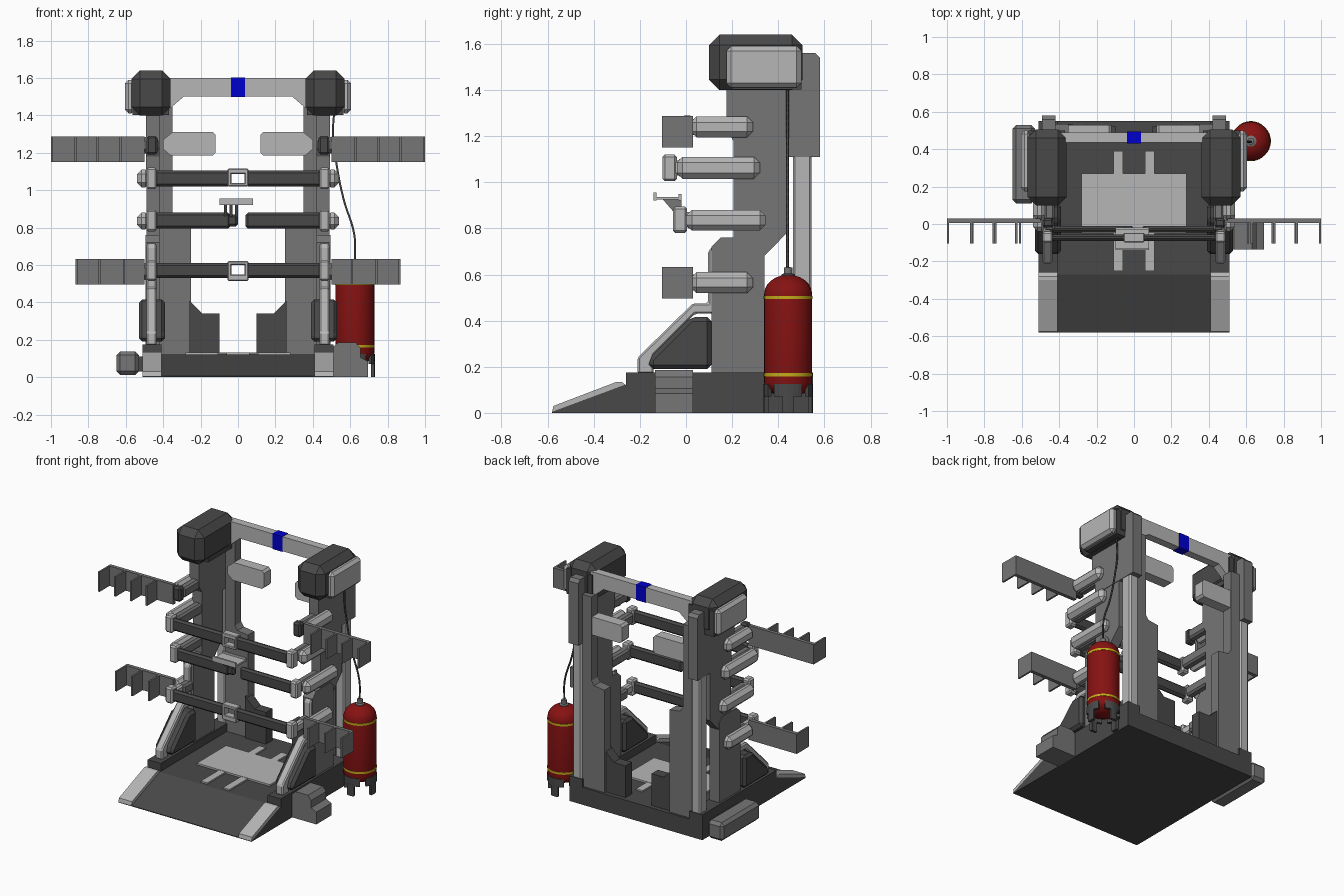
import bpy, bmesh, math
from mathutils import Vector

if "Cube" in bpy.data.objects:
    bpy.data.objects.remove(bpy.data.objects["Cube"])


def mat(name, rgb):
    m = bpy.data.materials.new(name)
    m.diffuse_color = (*rgb, 1)
    m.use_nodes = True
    m.node_tree.nodes["Principled BSDF"].inputs["Base Color"].default_value = m.diffuse_color
    return m


DARK = mat("dark_grey", (0.066, 0.066, 0.066))
MID = mat("mid_grey", (0.18, 0.18, 0.18))
LIGHT = mat("light_grey", (0.47, 0.47, 0.47))
RED = mat("red", (0.24, 0.006, 0.006))
YELLOW = mat("yellow", (0.55, 0.42, 0.01))
BLUE = mat("blue", (0.0, 0.0, 0.62))


def finish(name, bm, m, bevel=0, mirror=False):
    bmesh.ops.recalc_face_normals(bm, faces=bm.faces)
    me = bpy.data.meshes.new(name)
    bm.to_mesh(me)
    bm.free()
    me.materials.append(m)
    ob = bpy.data.objects.new(name, me)
    bpy.context.collection.objects.link(ob)
    if bevel:
        b = ob.modifiers.new("bevel", 'BEVEL')
        b.width, b.segments = bevel, 1
        b.limit_method = 'ANGLE'
    if mirror:
        ob.modifiers.new("mirror", 'MIRROR')
    return ob


def prism(name, pts, axis, a, b, m, bevel=0, mirror=False):
    """Extrude a profile: (y, z) along x, or (x, z) along y."""
    bm = bmesh.new()
    place = (lambda p, d: (d, p[0], p[1])) if axis == 'x' else (lambda p, d: (p[0], d, p[1]))
    lo = [bm.verts.new(place(p, a)) for p in pts]
    hi = [bm.verts.new(place(p, b)) for p in pts]
    bm.faces.new(lo)
    bm.faces.new(hi)
    n = len(pts)
    for i in range(n):
        j = (i + 1) % n
        bm.faces.new((lo[i], lo[j], hi[j], hi[i]))
    return finish(name, bm, m, bevel, mirror)


def box(name, x, y, z, m, bevel=0, mirror=False):
    pts = [(y[0], z[0]), (y[1], z[0]), (y[1], z[1]), (y[0], z[1])]
    return prism(name, pts, 'x', x[0], x[1], m, bevel, mirror)


def lathe(name, prof, cx, cy, m, n=32):
    bm = bmesh.new()
    rings = [[bm.verts.new((cx + r * math.cos(2 * math.pi * k / n),
                            cy + r * math.sin(2 * math.pi * k / n), z))
              for k in range(n)] for r, z in prof]
    for r0, r1 in zip(rings, rings[1:]):
        for k in range(n):
            j = (k + 1) % n
            bm.faces.new((r0[k], r0[j], r1[j], r1[k]))
    bm.faces.new(rings[0])
    bm.faces.new(rings[-1])
    ob = finish(name, bm, m)
    bpy.context.view_layer.objects.active = ob
    ob.select_set(True)
    bpy.ops.object.shade_smooth_by_angle(angle=math.radians(35))
    ob.select_set(False)
    return ob


# Base platform, ramp, side sills and floor plate
prism("base_platform", [(-.58, 0), (.55, 0), (.55, .12), (-.27, .12), (-.58, .005)], 'x', -.51, .51, DARK)
box("side_sill", (.41, .51), (-.26, .55), (.06, .175), DARK, 0, True)
prism("ramp_rail", [(-.58, .005), (-.26, .12), (-.28, .135), (-.3, .135), (-.575, .03)],
      'x', .41, .51, LIGHT, 0, True)
box("floor_plate", (-.28, .28), (-.05, .27), (.115, .132), LIGHT)
box("floor_plate_tab", (.06, .11), (-.25, .39), (.115, .13), LIGHT, 0, True)

# Side frames: front pillar, sloping strut and its wedge covers
prism("front_pillar", [(.11, .17), (.34, .17), (.34, .73), (.31, .76), (.15, .76), (.11, .72)],
      'x', .42, .495, MID, 0, True)
prism("strut", [(-.21, .17), (-.21, .24), (.03, .475), (.095, .475), (.095, .7), (.12, .725),
                (.14, .7), (.14, .43), (.04, .43), (-.14, .25), (-.14, .17)],
      'x', .435, .49, LIGHT, .008, True)
prism("wedge_cover", [(-.16, .19), (.11, .19), (.11, .415), (.02, .415), (-.16, .235)],
      'x', .39, .53, DARK, .018, True)
prism("upper_pillar", [(.205, .7), (.34, .68), (.437, .78), (.437, 1.2), (.205, 1.2)],
      'x', .42, .49, MID, 0, True)
prism("top_panel", [(.175, 1.45), (.175, 1.23), (.205, 1.18), (.205, 1.11), (.58, 1.11),
                    (.58, 1.54), (.56, 1.56), (.4, 1.56)], 'x', .42, .493, MID, 0, True)

# Rear columns with feet, rails and inward pads
prism("rear_column", [(.25, .1), (.42, .1), (.42, 1.45), (.35, 1.45), (.35, .87), (.33, .84), (.25, .83)],
      'y', .465, .535, MID, 0, True)
prism("column_foot", [(.10, .1), (.26, .1), (.26, .41), (.25, .40), (.19, .34), (.10, .34)],
      'y', .45, .52, DARK, 0, True)
box("rear_rail", (.42, .49), (.463, .545), (.12, 1.12), LIGHT, .01, True)
prism("inner_pad", [(.12, 1.2), (.135, 1.185), (.36, 1.185), (.4, 1.22), (.4, 1.27), (.35, 1.31),
                    (.135, 1.31), (.12, 1.295)], 'y', .455, .53, LIGHT, 0, True)

# Top beam with blue band, and heads
prism("top_beam", [(-.4, 1.4), (-.36, 1.44), (-.29, 1.5), (.29, 1.5), (.36, 1.44), (.4, 1.4),
                   (.4, 1.6), (-.4, 1.6)], 'y', .435, .49, LIGHT)
box("beam_band", (-.038, .038), (.431, .494), (1.497, 1.603), BLUE)
prism("head", [(.10, 1.40), (.505, 1.40), (.505, 1.64), (.10, 1.64)],
      'x', .36, .57, DARK, .045, True)
box("head_body", (.37, .565), (.2, .5), (1.402, 1.58), DARK, 0, True)
box("head_pad", (.55, .605), (.175, .5), (1.41, 1.59), LIGHT, .02, True)

# Four levels of arms on the outside of the frames
for i, (z0, z1, y0, y1) in enumerate([(1.195, 1.285, .02, .29), (1.015, 1.11, -.04, .32),
                                      (.79, .88, -.0, .345), (.52, .61, .02, .29)]):
    box(f"arm_{i}", (.47, .54), (y0, y1), (z0, z1), LIGHT, .025, True)
    box(f"arm_inner_{i}", (.425, .48), (y0, y1 - .05), (z0 + .01, z1 - .01), MID, .012, True)
box("arm_cap_top", (.43, .49), (-.02, .03), (1.19, 1.29), DARK, .012, True)

# Ribbed side panels
for name, x0, x1, z0, z1, ribs in [("upper", .5, 1.0, 1.15, 1.287, (.63, .75, .87, .994)),
                                   ("lower", .5, .87, .495, .632, (.61, .74, .864))]:
    box(name + "_side_panel", (x0, x1), (.005, .03), (z0, z1), MID, 0, True)
    for i, x in enumerate(ribs):
        box(f"{name}_panel_rib_{i}", (x - .006, x + .006), (-.105, .01), (z0, z1), MID, 0, True)

# Gate bars with hinge caps
for name, z0, z1, y0, y1 in [("upper", 1.02, 1.105, -.09, -.055), ("middle", .795, .88, -.045, -.01),
                             ("lower", .53, .61, -.09, -.055)]:
    box(name + "_bar", (.04, .445), (y0, y1), (z0, z1), DARK, .013, True)
    box(name + "_hinge_cap", (.435, .49), (y0 - .012, y1 + .015), (z0 - .015, z1 + .015), LIGHT, .01, True)
    box(name + "_hinge_link", (.44, .485), (y1, .04), (z0 + .01, z1 - .01), LIGHT, .01, True)
    if name != "middle":
        # Open square latch joining the two bars
        y = (y0 - .008, y1 + .008)
        box(name + "_latch_side", (.036, .055), y, (z0 + .005, z1 + .005), LIGHT, .004, True)
        flip = name == "lower"
        box(name + "_latch_top", (-.055, .055), y, (z1 - (.01 if flip else .018), z1 + .01), LIGHT, .004)
        box(name + "_latch_bottom", (-.055, .055), y, (z0 - .015 if flip else z0, z0 + .018), LIGHT, .004)
box("middle_bar_extension", (-.06, 0), (-.045, -.01), (.805, .87), DARK, .013)

# Small tray on a sloping bracket
box("tray", (-.1, .08), (-.14, -.02), (.925, .937), LIGHT)
box("tray_lip", (-.1, .08), (-.14, -.128), (.92, .955), LIGHT)
box("tray_back_lip", (-.1, .08), (-.032, -.02), (.92, .95), LIGHT)
for i, x in enumerate((-.075, -.045, -.015)):
    prism(f"tray_bracket_{i}", [(-.035, .85), (-.02, .85), (-.02, .925), (-.1, .925)], 'x', x, x + .015, MID)

# Side step and side box
prism("side_step", [(.5, 0), (.695, 0), (.695, .085), (.655, .105), (.655, .155), (.63, .185),
                    (.535, .185), (.5, .155)], 'y', -.135, .03, MID)
box("side_box", (-.65, -.53), (.11, .53), (.012, .138), MID, .02)
box("side_box_mount", (-.56, -.5), (.17, .47), (.03, .11), DARK)

# Gas bottle with bands, valve, stand and hose
CX, CY, R = .625, .443, .104
dome = [(R * math.cos(a), .06 * math.sin(a)) for a in [math.radians(15 * k) for k in range(6)]]
lathe("bottle", [(r, .13 - h) for r, h in reversed(dome)]
      + [(r, .515 + h * 1.4) for r, h in dome], CX, CY, RED)
for i, z in enumerate((.165, .5)):
    lathe(f"bottle_band_{i}", [(R + .002, z - .007), (R + .002, z + .007)], CX, CY, YELLOW)
lathe("bottle_valve", [(.03, .585), (.03, .6), (.018, .605), (.018, .63), (.008, .632)], CX, CY, MID, 16)
for i in range(4):
    # Each leg is a curved plate hugging the bottle, narrower toward the ground
    bm = bmesh.new()
    for half, z0, z1 in ((.24, 0, .08), (.6, .07, .125)):
        mid = i * math.pi / 2
        cols = []
        for k in range(7):
            a = mid + half * (k / 3 - 1)
            d = Vector((math.cos(a), math.sin(a), 0))
            c = Vector((CX, CY, 0))
            cols.append([bm.verts.new(c + d * r + Vector((0, 0, z)))
                         for r, z in ((.088, z0), (.107, z0), (.107, z1), (.088, z1))])
        for p, q in zip(cols, cols[1:]):
            for k in range(4):
                j = (k + 1) % 4
                bm.faces.new((p[k], p[j], q[j], q[k]))
        bm.faces.new(cols[0])
        bm.faces.new(cols[-1])
    finish(f"bottle_stand_leg_{i}", bm, DARK)

cu = bpy.data.curves.new("hose", 'CURVE')
cu.dimensions = '3D'
cu.bevel_depth, cu.bevel_resolution, cu.resolution_u = .006, 1, 6
path = [(.625, .62), (.622, .76), (.565, .95), (.53, 1.12), (.508, 1.3), (.515, 1.43)]
sp = cu.splines.new('BEZIER')
sp.bezier_points.add(len(path) - 1)
for p, (x, z) in zip(sp.bezier_points, path):
    p.co = (x, .44, z)
    p.handle_left_type = p.handle_right_type = 'AUTO'
cu.materials.append(DARK)
bpy.context.collection.objects.link(bpy.data.objects.new("hose", cu))
